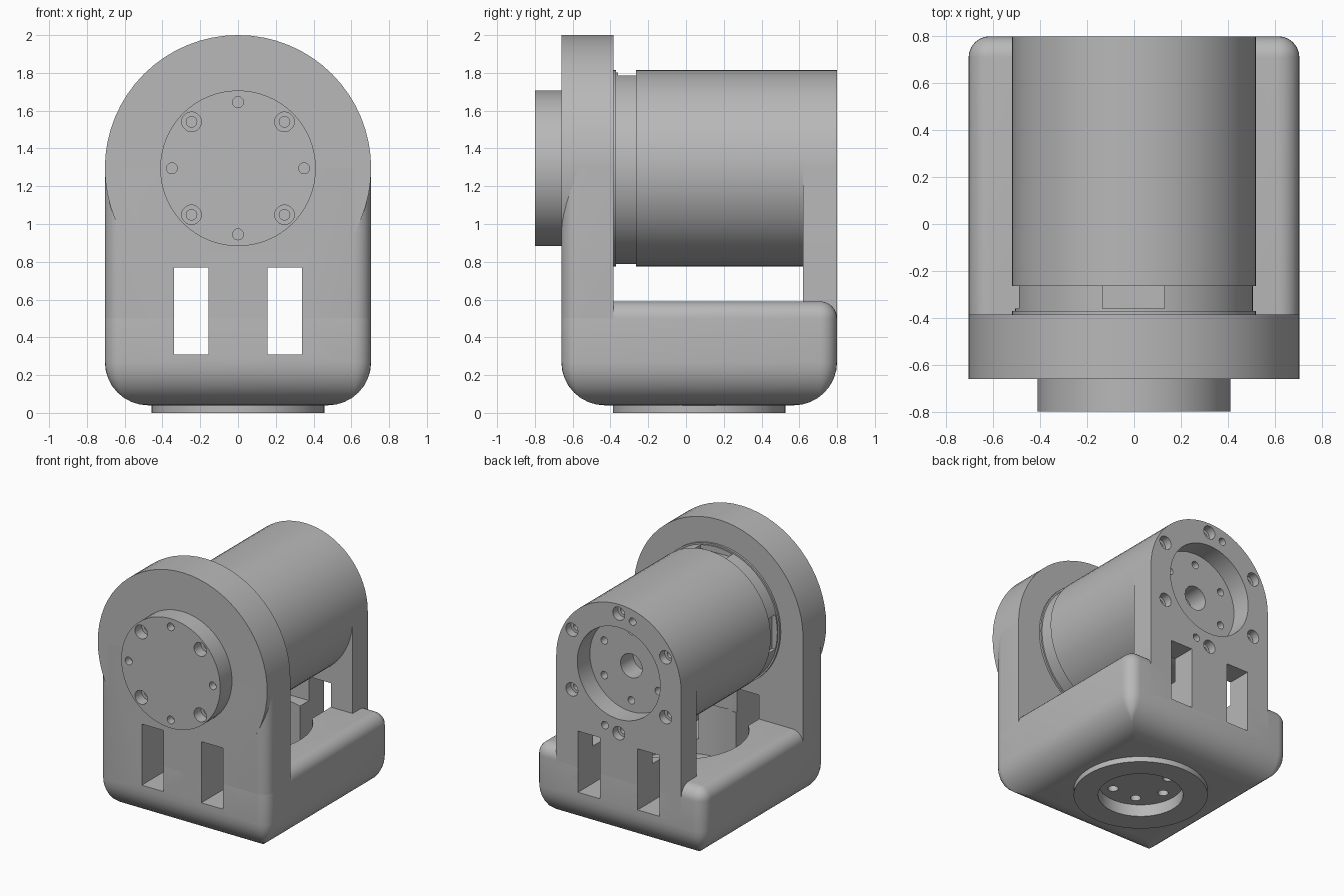
import bpy, bmesh
from math import sin, cos, pi, radians
from mathutils import Matrix, Vector

if "Cube" in bpy.data.objects:
    bpy.data.objects.remove(bpy.data.objects["Cube"], do_unlink=True)

grey = bpy.data.materials.new("plain grey")
grey.use_nodes = True
grey.diffuse_color = (0.48, 0.48, 0.48, 1)
grey.node_tree.nodes["Principled BSDF"].inputs["Base Color"].default_value = grey.diffuse_color

AXIS_Z = 1.295      # height of the motor axis
BASE_Y = 0.07       # centre of the base
HALF_X, HALF_Y = 0.705, 0.73
CORNER = 0.09


def finish(name, bm):
    bmesh.ops.recalc_face_normals(bm, faces=bm.faces)
    mesh = bpy.data.meshes.new(name)
    bm.to_mesh(mesh)
    bm.free()
    mesh.materials.append(grey)
    obj = bpy.data.objects.new(name, mesh)
    bpy.context.collection.objects.link(obj)
    return obj


def cylinder(name, radius, start, end, x=0, other=0, axis="Y", sides=64):
    """Cylinder from start to end along an axis; other is z (or y if vertical)."""
    bm = bmesh.new()
    bmesh.ops.create_cone(bm, cap_ends=True, segments=sides, radius1=radius,
                          radius2=radius, depth=end - start)
    mid = (start + end) / 2
    if axis == "Y":
        bm.transform(Matrix.Translation((x, mid, other)) @ Matrix.Rotation(pi / 2, 4, "X"))
    else:
        bm.transform(Matrix.Translation((x, other, mid)))
    return finish(name, bm)


def box(name, low, high):
    low, high = Vector(low), Vector(high)
    bm = bmesh.new()
    bmesh.ops.create_cube(bm, size=1)
    bm.transform(Matrix.Translation((low + high) / 2) @ Matrix.Diagonal((high - low).to_4d()))
    return finish(name, bm)


def rounded_block(name, top, top_fillet, cut_y=None):
    """Stack of rounded rectangles with filleted bottom and optional filleted top."""
    bottom, fillet, steps = 0.04, 0.23, 8
    layers = []
    for i in range(steps + 1):
        a = pi / 2 * i / steps
        layers.append((fillet * (1 - sin(a)), bottom + fillet * (1 - cos(a))))
    if top_fillet:
        for i in range(steps + 1):
            a = pi / 2 * i / steps
            layers.append((top_fillet * (1 - cos(a)), top - top_fillet * (1 - sin(a))))
    else:
        layers.append((0, top))
    bm = bmesh.new()
    rings = []
    for inset, z in layers:
        r = max(CORNER - inset, 0.006)
        ring = []
        for q, (sx, sy) in enumerate(((1, 1), (-1, 1), (-1, -1), (1, -1))):
            for k in range(7):
                a = pi / 2 * (q + k / 6)
                ring.append(bm.verts.new((sx * (HALF_X - inset - r) + r * cos(a),
                                          BASE_Y + sy * (HALF_Y - inset - r) + r * sin(a), z)))
        rings.append(ring)
    for lower, upper in zip(rings, rings[1:]):
        for i in range(len(lower)):
            j = (i + 1) % len(lower)
            bm.faces.new((lower[i], lower[j], upper[j], upper[i]))
    bm.faces.new(rings[0])
    bm.faces.new(rings[-1])
    if cut_y is not None:
        bmesh.ops.bisect_plane(bm, geom=bm.verts[:] + bm.edges[:] + bm.faces[:],
                               plane_co=(0, cut_y, 0), plane_no=(0, 1, 0), clear_outer=True)
        bmesh.ops.holes_fill(bm, edges=[e for e in bm.edges if e.is_boundary])
    return finish(name, bm)


def arch(name, radius, low, start, end):
    outline = [(radius, low)]
    outline += [(radius * cos(pi * i / 32), AXIS_Z + radius * sin(pi * i / 32)) for i in range(33)]
    outline.append((-radius, low))
    bm = bmesh.new()
    face = bm.faces.new([bm.verts.new((x, start, z)) for x, z in outline])
    new = bmesh.ops.extrude_face_region(bm, geom=[face])["geom"]
    bmesh.ops.translate(bm, vec=(0, end - start, 0),
                        verts=[v for v in new if isinstance(v, bmesh.types.BMVert)])
    return finish(name, bm)


def carve(targets, cutter):
    for obj in targets:
        mod = obj.modifiers.new("cut", "BOOLEAN")
        mod.operation, mod.solver, mod.object = "DIFFERENCE", "EXACT", cutter
        bpy.context.view_layer.objects.active = obj
        bpy.ops.object.modifier_apply(modifier=mod.name)
    bpy.data.objects.remove(cutter, do_unlink=True)


def drill(targets, radius, start, end, x=0, other=AXIS_Z, axis="Y", sides=20):
    carve(targets, cylinder("cutter", radius, start, end, x, other, axis, sides))


def polar(radius, count, first=0):
    return [(radius * cos(radians(first) + 2 * pi * i / count),
             radius * sin(radians(first) + 2 * pi * i / count)) for i in range(count)]


# Bracket: base, front wall with round head, rear arch
base = rounded_block("base", 0.59, CORNER)
front_wall = rounded_block("front_wall", AXIS_Z, 0, cut_y=-0.385)
front_head = cylinder("front_head", 0.705, -0.66, -0.385, other=AXIS_Z)
rear_plate = arch("rear_plate", 0.52, 0.4, 0.62, 0.80)
bottom_flange = cylinder("bottom_flange", 0.457, 0, 0.06, other=BASE_Y, axis="Z")

# Motor with a narrow neck, and output disc
motor = cylinder("motor_body", 0.52, -0.265, 0.63, other=AXIS_Z)
neck = cylinder("motor_neck", 0.508, -0.40, -0.25, other=AXIS_Z)
collar = cylinder("motor_collar", 0.52, -0.40, -0.37, other=AXIS_Z)
disc = cylinder("output_disc", 0.412, -0.80, -0.65, other=AXIS_Z)

# Cable slots through the bracket, and round well in the base
for side in (-1, 1):
    slot = box("cutter", (side * 0.248 - 0.091, -1, 0.31), (side * 0.248 + 0.091, 1, 0.77))
    carve([base, front_wall, front_head, rear_plate], slot)
drill([base, front_wall], 0.47, 0.2, 0.75, other=BASE_Y, axis="Z", sides=64)

# Output disc screw holes
for x, z in polar(0.35, 4):
    drill([disc], 0.029, -0.9, -0.74, x, AXIS_Z + z)
for x, z in polar(0.348, 4, 45):
    drill([disc], 0.052, -0.9, -0.72, x, AXIS_Z + z)
    drill([disc], 0.028, -0.9, -0.67, x, AXIS_Z + z)

# Rear recess, shaft hole and screw holes
drill([rear_plate], 0.345, 0.65, 0.9, sides=64)
drill([rear_plate, motor], 0.09, 0.5, 0.9, sides=32)
for x, z in polar(0.26, 6, 30):
    drill([rear_plate, motor], 0.028, 0.55, 0.9, x, AXIS_Z + z)
for x, z in polar(0.45, 6, 30):
    drill([rear_plate], 0.05, 0.74, 0.9, x, AXIS_Z + z)
    drill([rear_plate], 0.028, 0.66, 0.9, x, AXIS_Z + z)
for side in (-1, 1):
    drill([rear_plate], 0.028, 0.68, 0.9, side * 0.115, AXIS_Z - side * 0.42)

# Flange recess and its screw holes
drill([base, bottom_flange], 0.29, -0.1, 0.09, other=BASE_Y, axis="Z", sides=64)
for x, y in polar(0.2, 6):
    drill([base], 0.036, 0.05, 0.17, x, BASE_Y + y, axis="Z")

# Connector windows on the top and one side of the motor neck
carve([neck], box("cutter", (-0.135, -0.36, AXIS_Z + 0.465), (0.13, -0.26, AXIS_Z + 0.6)))
carve([neck], box("cutter", (-0.6, -0.36, AXIS_Z - 0.13), (-0.465, -0.26, AXIS_Z + 0.13)))

# Smooth round surfaces, keep machined edges crisp
bpy.ops.object.select_all(action="DESELECT")
for obj in (base, front_wall, front_head, rear_plate, bottom_flange, motor, neck, collar, disc):
    obj.select_set(True)
bpy.context.view_layer.objects.active = base
bpy.ops.object.shade_smooth_by_angle(angle=radians(30))
